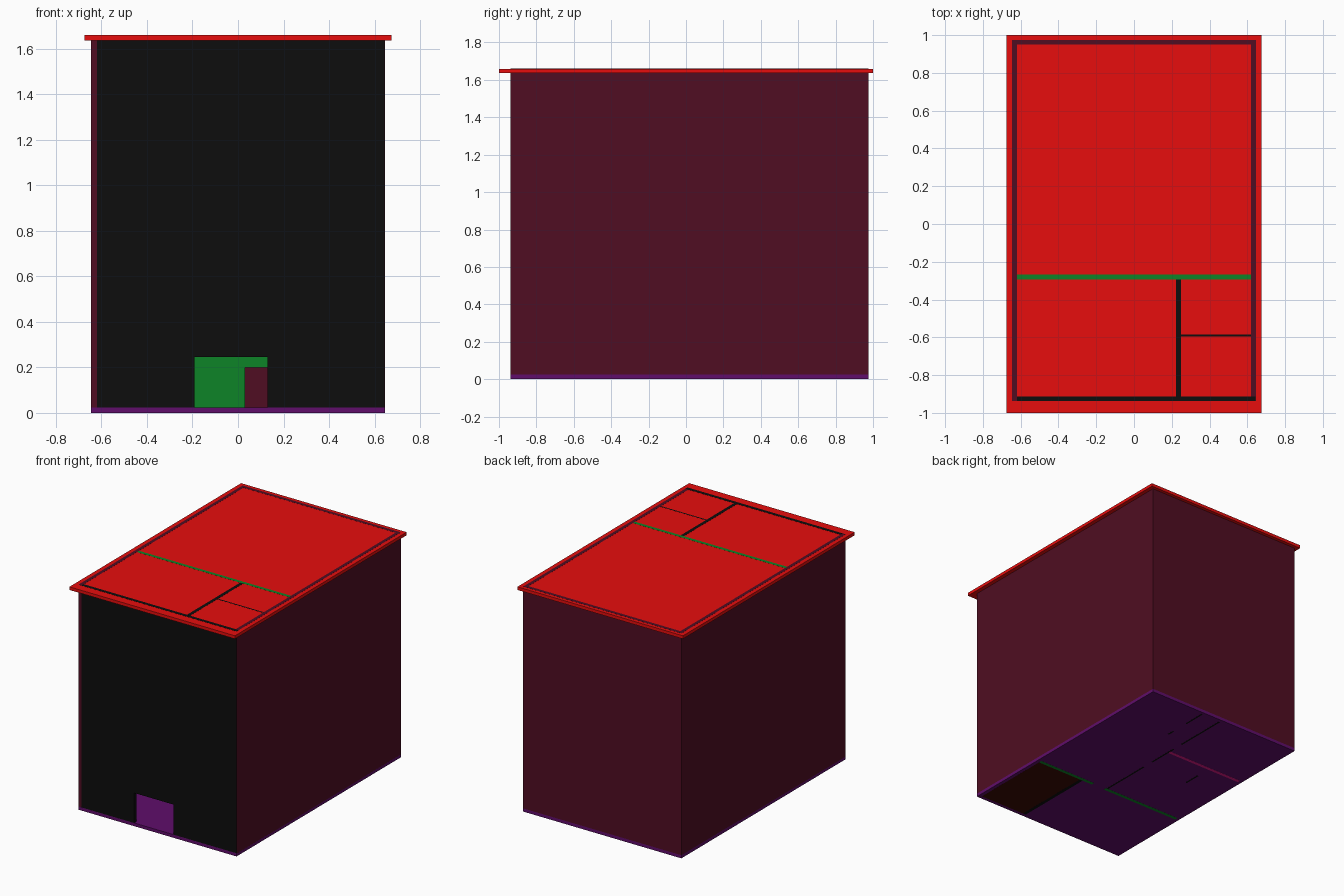
import bpy, bmesh

if "Cube" in bpy.data.objects:
    bpy.data.objects.remove(bpy.data.objects["Cube"])


def material(name, rgb):
    m = bpy.data.materials.new(name)
    m.diffuse_color = (*rgb, 1)
    m.use_nodes = True
    m.node_tree.nodes["Principled BSDF"].inputs["Base Color"].default_value = m.diffuse_color
    return m


MAROON = material("maroon", (0.080, 0.004, 0.016))
BLACK = material("black", (0.004, 0.004, 0.004))
GREEN = material("green", (0.004, 0.230, 0.020))
PURPLE = material("purple", (0.115, 0.004, 0.145))
RED = material("red", (0.80, 0.004, 0.004))
BROWN = material("brown", (0.045, 0.003, 0.001))
PINK = material("pink", (0.75, 0.010, 0.25))


def boxes(name, mat, *spans):
    """One object made of boxes, each (x0, x1, y0, y1, z0, z1)."""
    bm = bmesh.new()
    for x0, x1, y0, y1, z0, z1 in spans:
        verts = bmesh.ops.create_cube(bm, size=1)["verts"]
        for v in verts:
            v.co = (x1 if v.co.x > 0 else x0,
                    y1 if v.co.y > 0 else y0,
                    z1 if v.co.z > 0 else z0)
    mesh = bpy.data.meshes.new(name)
    bm.to_mesh(mesh)
    bm.free()
    mesh.materials.append(mat)
    ob = bpy.data.objects.new(name, mesh)
    bpy.context.collection.objects.link(ob)
    return ob


def wall_x(name, mat, x0, x1, y, t, top, door=None, bottom=0.0):
    """Wall running along x, with an optional door (x0, x1, head height)."""
    a, b = y - t / 2, y + t / 2
    if not door:
        return boxes(name, mat, (x0, x1, a, b, bottom, top))
    d0, d1, h = door
    return boxes(name, mat, (x0, d0, a, b, bottom, top), (d1, x1, a, b, bottom, top),
                 (d0, d1, a, b, h, top))


def wall_y(name, mat, x, t, top, runs, head=0.2):
    """Wall running along y in several runs, with door heads in the gaps."""
    a, b = x - t / 2, x + t / 2
    spans = [(a, b, y0, y1, 0, top) for y0, y1 in runs]
    spans += [(a, b, p[1], q[0], head, top) for p, q in zip(runs, runs[1:])]
    return boxes(name, mat, *spans)


W, F, B, T = 0.645, -0.937, 0.975, 0.025   # half width, front, back, wall thickness
ROOF0, ROOF1 = 1.636, 1.659
TOP = 1.6596                               # walls come flush through the roof

# Slabs
boxes("floor", PURPLE, (-W, W, F - 0.001, B, 0.0006, 0.024))
boxes("roof", RED, (-0.675, 0.675, -1, 1, ROOF0, ROOF1))
boxes("small_room_floor", BROWN, (0.24, W - T, F + T, -0.29, 0.0003, 0.026))

# Outer walls; the front wall laps the end of the right wall
boxes("left_wall", MAROON, (-W, -W + T, F, B, 0.02, TOP))
boxes("right_wall", MAROON, (W - T, W, F, B, 0.02, TOP))
boxes("back_wall", MAROON, (-W + T, W - T, B - T, B, 0.02, TOP))
wall_x("front_wall", BLACK, -W + T, W - 0.0006, F + T / 2 - 0.0006, T, TOP + 0.0002,
       (-0.19, 0.13, 0.245), 0.02)

# Inner walls reaching the roof surface
wall_x("cross_wall", GREEN, -W + T, W - T, -0.28, 0.025, TOP, (0.03, 0.14, 0.2))
wall_y("front_room_wall", BLACK, 0.235, 0.025, TOP, [(F + T, -0.2925)])
wall_x("front_room_divider", BLACK, 0.2475, W - T, -0.59, 0.01, TOP, bottom=0.026)

# Rear room partitions under the roof
wall_y("corridor_wall", BLACK, 0.018, 0.012, ROOF0,
       [(-0.2675, 0.125), (0.218, 0.453), (0.537, B - T)])
wall_y("rear_room_wall", BLACK, 0.18, 0.012, ROOF0, [(0.59, 0.643), (0.78, B - T)])
wall_x("rear_partition", PINK, -W + T, 0.012, 0.40, 0.024, ROOF0)
wall_y("short_partition", BLACK, -0.35, 0.012, ROOF0, [(0.15, 0.277)])
